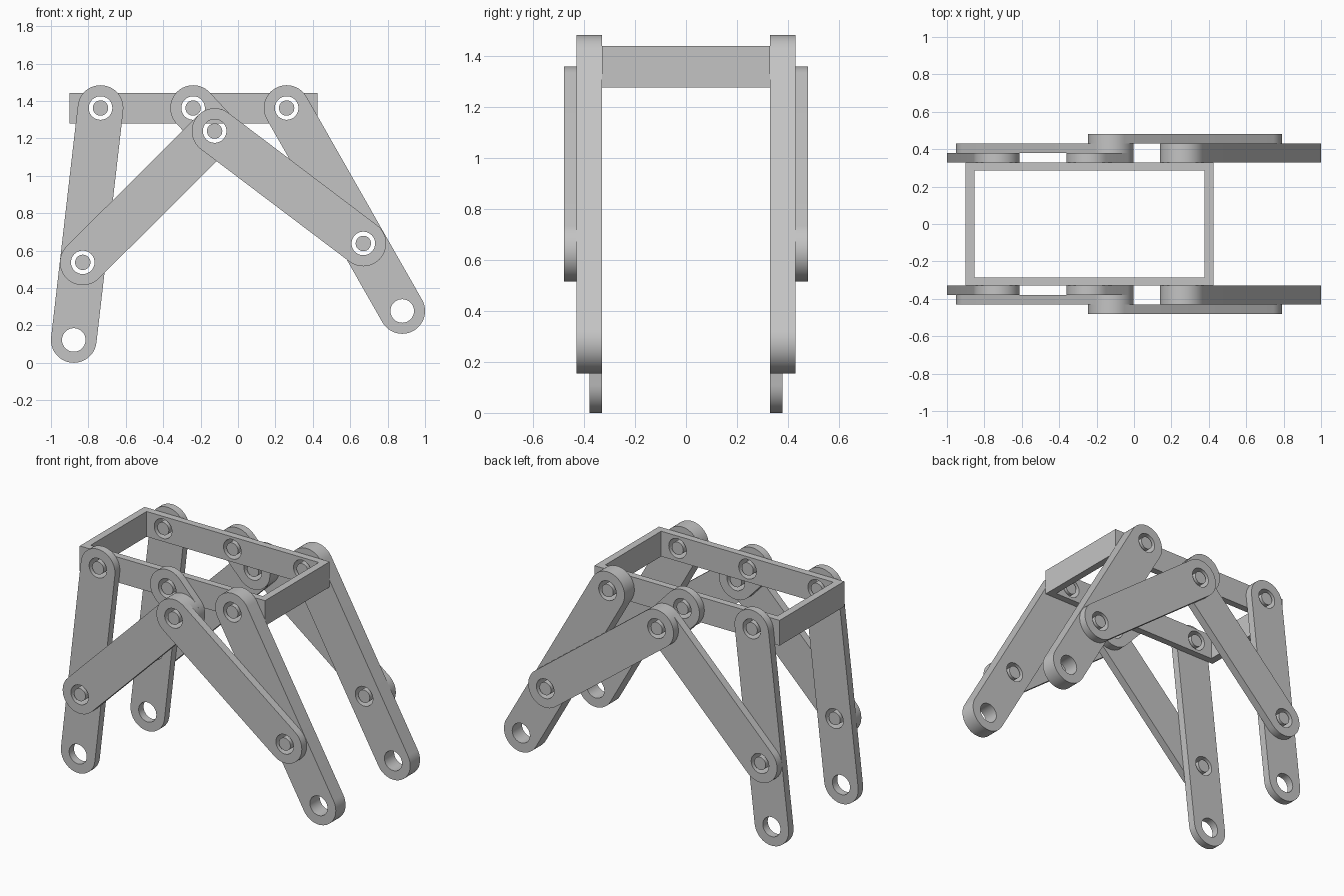
import bpy, bmesh, math
from mathutils import Vector

cube = bpy.data.objects.get("Cube")
if cube:
    bpy.data.objects.remove(cube, do_unlink=True)

# Material
COLOUR = (0.55, 0.55, 0.55, 1)
grey = bpy.data.materials.new("light_grey")
grey.use_nodes = True
grey.diffuse_color = COLOUR
grey.node_tree.nodes["Principled BSDF"].inputs["Base Color"].default_value = COLOUR

BAR_R, HOLE_R, PIN_R = 0.122, 0.063, 0.041
WALL_IN, WALL, LAYER = 0.285, 0.33, 0.05

# Pivot points in the (x, z) plane
left_top, right_top, crank_top = (0.26, 1.362), (-0.735, 1.362), (-0.24, 1.362)
left_foot, right_foot = (0.878, 0.277), (-0.878, 0.122)
crank_end = (-0.125, 1.239)
left_knee, right_knee = (0.67, 0.638), (-0.83, 0.537)


def arc(center, radius, start=0, sweep=2 * math.pi, steps=48, closed=True):
    n = steps if closed else steps + 1
    return [(center[0] + radius * math.cos(start + sweep * i / steps),
             center[1] + radius * math.sin(start + sweep * i / steps)) for i in range(n)]


def slot(a, b):
    """Round-ended bar outline from a to b."""
    angle = math.atan2(b[1] - a[1], b[0] - a[0])
    return (arc(b, BAR_R, angle - math.pi / 2, math.pi, 24, False)
            + arc(a, BAR_R, angle + math.pi / 2, math.pi, 24, False))


def solid(name, loops, lo, hi, along="y"):
    """Fill an outline with holes and extrude it from lo to hi."""
    def place(p):
        return (p[0], lo, p[1]) if along == "y" else (p[0], p[1], lo)
    axis = Vector((0, 1, 0)) if along == "y" else Vector((0, 0, 1))
    bm = bmesh.new()
    edges = []
    for loop in loops:
        vs = [bm.verts.new(place(p)) for p in loop]
        edges += [bm.edges.new((vs[i - 1], vs[i])) for i in range(len(vs))]
    bmesh.ops.triangle_fill(bm, edges=edges, use_beauty=True, normal=axis)
    ext = bmesh.ops.extrude_face_region(bm, geom=bm.faces[:], use_keep_orig=True)
    moved = [g for g in ext["geom"] if isinstance(g, bmesh.types.BMVert)]
    bmesh.ops.translate(bm, verts=moved, vec=axis * (hi - lo))
    bmesh.ops.recalc_face_normals(bm, faces=bm.faces[:])
    mesh = bpy.data.meshes.new(name)
    bm.to_mesh(mesh)
    bm.free()
    mesh.materials.append(grey)
    obj = bpy.data.objects.new(name, mesh)
    bpy.context.collection.objects.link(obj)
    return obj


def activate(obj):
    bpy.ops.object.select_all(action="DESELECT")
    obj.select_set(True)
    bpy.context.view_layer.objects.active = obj


def smooth(obj):
    activate(obj)
    bpy.ops.object.shade_smooth_by_angle(angle=math.radians(30))


def rect(x0, x1, y):
    return [(x0, -y), (x1, -y), (x1, y), (x0, y)]


# Rectangular body frame with pivot holes
frame = solid("body_frame", [rect(-0.9, 0.424, WALL), rect(-0.853, 0.377, WALL_IN)],
              1.279, 1.442, "z")
for pivot in (left_top, right_top, crank_top):
    cutter = solid("hole_cutter", [arc(pivot, HOLE_R)], -0.6, 0.6)
    cutter.hide_render = True
    mod = frame.modifiers.new("pivot_hole", "BOOLEAN")
    mod.operation, mod.solver, mod.object = "DIFFERENCE", "EXACT", cutter
    activate(frame)
    bpy.ops.object.modifier_apply(modifier=mod.name)
    bpy.data.objects.remove(cutter, do_unlink=True)
smooth(frame)

# Bars: name, ends, extra hole, first layer, last layer outside the wall
bars = [
    ("right_leg", right_top, right_foot, right_knee, 0, 1),
    ("left_leg", left_top, left_foot, left_knee, 0, 2),
    ("crank", crank_top, crank_end, None, 0, 1),
    ("right_link", right_knee, crank_end, None, 1, 2),
    ("left_link", crank_end, left_knee, None, 2, 3),
]
# Pins: name, pivot, inner y, number of layers passed
pins = [
    ("right_hip_pin", right_top, WALL_IN, 1),
    ("left_hip_pin", left_top, WALL_IN, 2),
    ("crank_pin", crank_top, WALL_IN, 1),
    ("link_pin", crank_end, WALL, 3),
    ("right_knee_pin", right_knee, WALL, 2),
    ("left_knee_pin", left_knee, WALL, 3),
]

# Both sides of the linkage
for side, sign in (("front", -1), ("back", 1)):
    for name, a, b, extra, first, last in bars:
        holes = [arc(p, HOLE_R) for p in (a, b, extra) if p]
        smooth(solid(f"{side}_{name}", [slot(a, b)] + holes,
                     sign * (WALL + first * LAYER), sign * (WALL + last * LAYER)))
    for name, pivot, inner, layers in pins:
        smooth(solid(f"{side}_{name}", [arc(pivot, PIN_R, steps=32)],
                     sign * inner, sign * (WALL + layers * LAYER)))
